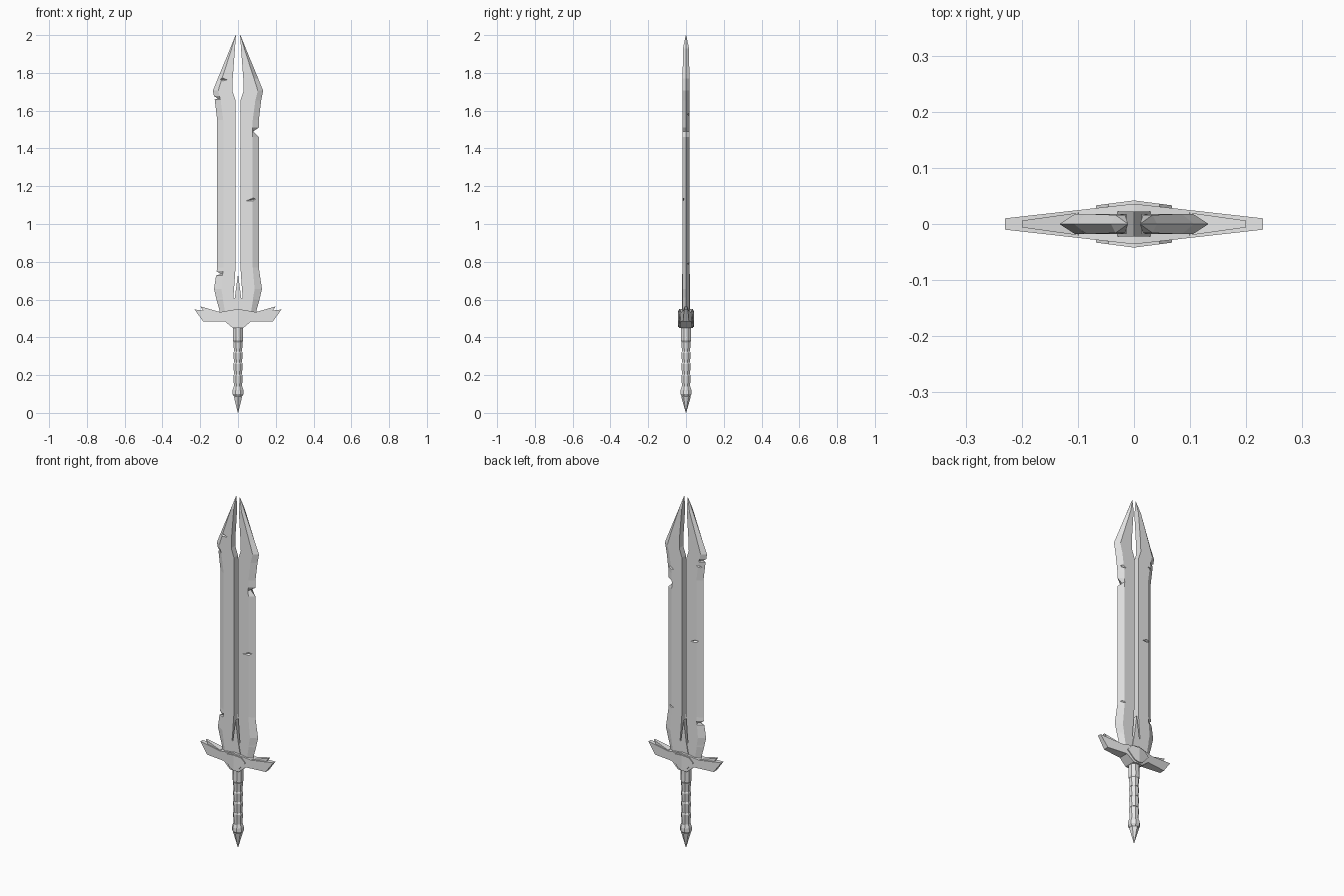
import bpy
import bmesh
import math
from mathutils import Vector

default_cube = bpy.data.objects.get("Cube")
if default_cube:
    bpy.data.objects.remove(default_cube)

steel = bpy.data.materials.new("grey_steel")
steel.use_nodes = True
steel_colour = (0.8, 0.8, 0.8, 1)
steel.diffuse_color = steel_colour
steel.node_tree.nodes["Principled BSDF"].inputs["Base Color"].default_value = steel_colour


def finish(bm, name):
    """Turn a bmesh into a flat shaded steel object."""
    bmesh.ops.remove_doubles(bm, verts=bm.verts, dist=0.00001)
    bmesh.ops.recalc_face_normals(bm, faces=bm.faces)
    mesh = bpy.data.meshes.new(name)
    bm.to_mesh(mesh)
    bm.free()
    mesh.materials.append(steel)
    part = bpy.data.objects.new(name, mesh)
    bpy.context.scene.collection.objects.link(part)
    return part


def loft(name, rings):
    """Skin a stack of rings that share one point count, capping both ends."""
    bm = bmesh.new()
    loops = [[bm.verts.new(point) for point in ring] for ring in rings]
    for low, high in zip(loops, loops[1:]):
        for i in range(len(low)):
            j = (i + 1) % len(low)
            bm.faces.new((low[i], low[j], high[j], high[i]))
    bm.faces.new(loops[0])
    bm.faces.new(loops[-1])
    return finish(bm, name)


def plate(name, outline, depth):
    """Extrude an x-z outline in y, with half thickness given by depth(x)."""
    front = [(x, -depth(x), z) for x, z in outline]
    back = [(x, depth(x), z) for x, z in outline]
    return loft(name, [front, back])


def mirrored(half):
    """Complete an outline drawn on +x from its top centre to bottom centre."""
    return half + [(-x, z) for x, z in reversed(half) if x > 0]


# Blade halves: height, inner edge, bevel line, outer edge, half thickness
blade_rows = [
    (0.50, 0.0, 0.07, 0.095, 0.018),
    (0.54, 0.0, 0.07, 0.097, 0.018),
    (0.60, 0.0, 0.08, 0.114, 0.018),
    (0.61, 0.025, 0.08, 0.116, 0.018),
    (0.655, 0.021, 0.088, 0.127, 0.018),
    (0.77, 0.013, 0.078, 0.11, 0.018),
    (1.55, 0.013, 0.078, 0.11, 0.018),
    (1.655, 0.013, 0.092, 0.123, 0.018),
    (1.706, 0.03, 0.105, 0.133, 0.018),
    (1.77, 0.028, 0.085, 0.107, 0.018),
    (1.93, 0.016, 0.033, 0.041, 0.016),
    (2.0, 0.011, 0.012, 0.013, 0.001),
]


def blade_row(z):
    for low, high in zip(blade_rows, blade_rows[1:]):
        if low[0] <= z <= high[0]:
            return tuple(Vector(low).lerp(Vector(high), (z - low[0]) / (high[0] - low[0])))


def blade_half(name, side, notches):
    rows = list(blade_rows)
    for z, below, above, bite in notches:
        rows += [blade_row(z - below), blade_row(z + above)]
        height, inner, bevel, outer, thick = blade_row(z)
        outer -= bite
        rows.append((height, inner, min(bevel, outer - 0.004), outer, thick))
    rings = []
    for z, inner, bevel, outer, thick in sorted(rows):
        section = [(inner, -thick), (bevel, -thick), (outer, 0), (bevel, thick), (inner, thick)]
        rings.append([(side * x, y, z) for x, y in section])
    return loft(name, rings)


def crack(blade, x, z, face, length, tilt):
    """Cut a thin spindle-shaped scratch into one face of a blade half."""
    bm = bmesh.new()
    ends = [bm.verts.new((s * length / 2, 0, 0)) for s in (-1, 1)]
    belt = [bm.verts.new((0, 0.012 * math.cos(a), 0.008 * math.sin(a)))
            for a in (0, math.pi / 2, math.pi, math.pi * 1.5)]
    for i in range(4):
        for end in ends:
            bm.faces.new((belt[i], belt[(i + 1) % 4], end))
    cutter = finish(bm, "crack_cutter")
    cutter.location = (x, face * 0.017, z)
    cutter.rotation_euler.y = tilt
    cutter.hide_render = True
    cut = blade.modifiers.new("crack", "BOOLEAN")
    cut.operation = "DIFFERENCE"
    cut.solver = "EXACT"
    cut.object = cutter
    bpy.context.view_layer.objects.active = blade
    bpy.ops.object.modifier_apply(modifier=cut.name)
    bpy.data.objects.remove(cutter)


left_blade = blade_half("left_blade_half", 1, [(1.49, 0.03, 0.02, 0.03)])
right_blade = blade_half("right_blade_half", -1, [(0.735, 0.008, 0.015, 0.024), (1.665, 0.006, 0.012, 0.018)])

# Battle scratches on the front (-1) and back (1) faces
crack(left_blade, 0.08, 1.13, -1, 0.08, -0.2)
crack(left_blade, 0.09, 1.58, 1, 0.06, -0.2)
crack(left_blade, 0.09, 0.79, 1, 0.05, -0.1)
crack(right_blade, -0.08, 1.765, -1, 0.05, 0.1)
crack(right_blade, -0.07, 1.2, 1, 0.06, 0.2)
crack(right_blade, -0.1, 1.63, 1, 0.05, -0.2)

# Spike wedged between the blade halves
spike_outline = mirrored([(0, 0.735), (0.017, 0.61), (0.03, 0.54), (0.03, 0.5), (0, 0.5)])
plate("centre_spike", spike_outline, lambda x: 0.022)


# Cross guard, thinning towards its tips, with a centre boss
def guard_depth(x):
    return 0.036 - 0.113 * abs(x)


guard_outline = mirrored([(0, 0.55), (0.1, 0.533), (0.23, 0.547), (0.185, 0.485),
                          (0.07, 0.485), (0.028, 0.45), (0, 0.45)])
# Split at the centre so each arm stays flat
for label, side in (("left", 1), ("right", -1)):
    arm = [(side * abs(x), z) for x, z in guard_outline[:7]]
    plate(label + "_guard_arm", arm, guard_depth)
    boss = [(0, 0.542), (side * 0.045, 0.535), (side * 0.068, 0.51), (side * 0.025, 0.462), (0, 0.455)]
    plate(label + "_guard_boss", boss, lambda x: 0.042 - 0.13 * abs(x))
    prong = [(side * x, z) for x, z in ((0.2, 0.564), (0.1, 0.535), (0.09, 0.51), (0.175, 0.53))]
    plate(label + "_guard_prong", prong, lambda x: 0.034 - 0.14 * abs(x))


def turned(name, profile, sides=8):
    """Build a faceted round part from radius and height pairs."""
    angles = [math.tau * (i + 0.5) / sides for i in range(sides)]
    return loft(name, [[(r * math.cos(a), r * math.sin(a), z) for a in angles] for r, z in profile])


# Handle: collar, wrapped grip, pommel and point
turned("grip_collar", [(0.026, 0.375), (0.03, 0.385), (0.028, 0.47)])
turned("grip_core", [(0.021, 0.12), (0.021, 0.39)])
wrap_edges = [0.137, 0.204, 0.267, 0.325, 0.38]
for number, (low, high) in enumerate(zip(wrap_edges, wrap_edges[1:]), 1):
    turned("grip_wrap_%d" % number, [(0.023, low + 0.002), (0.027, high - 0.008), (0.023, high)])
turned("pommel", [(0.024, 0.088), (0.032, 0.1), (0.031, 0.12), (0.024, 0.14)])
turned("pommel_point", [(0.001, 0), (0.025, 0.085), (0.022, 0.1)], sides=6)
